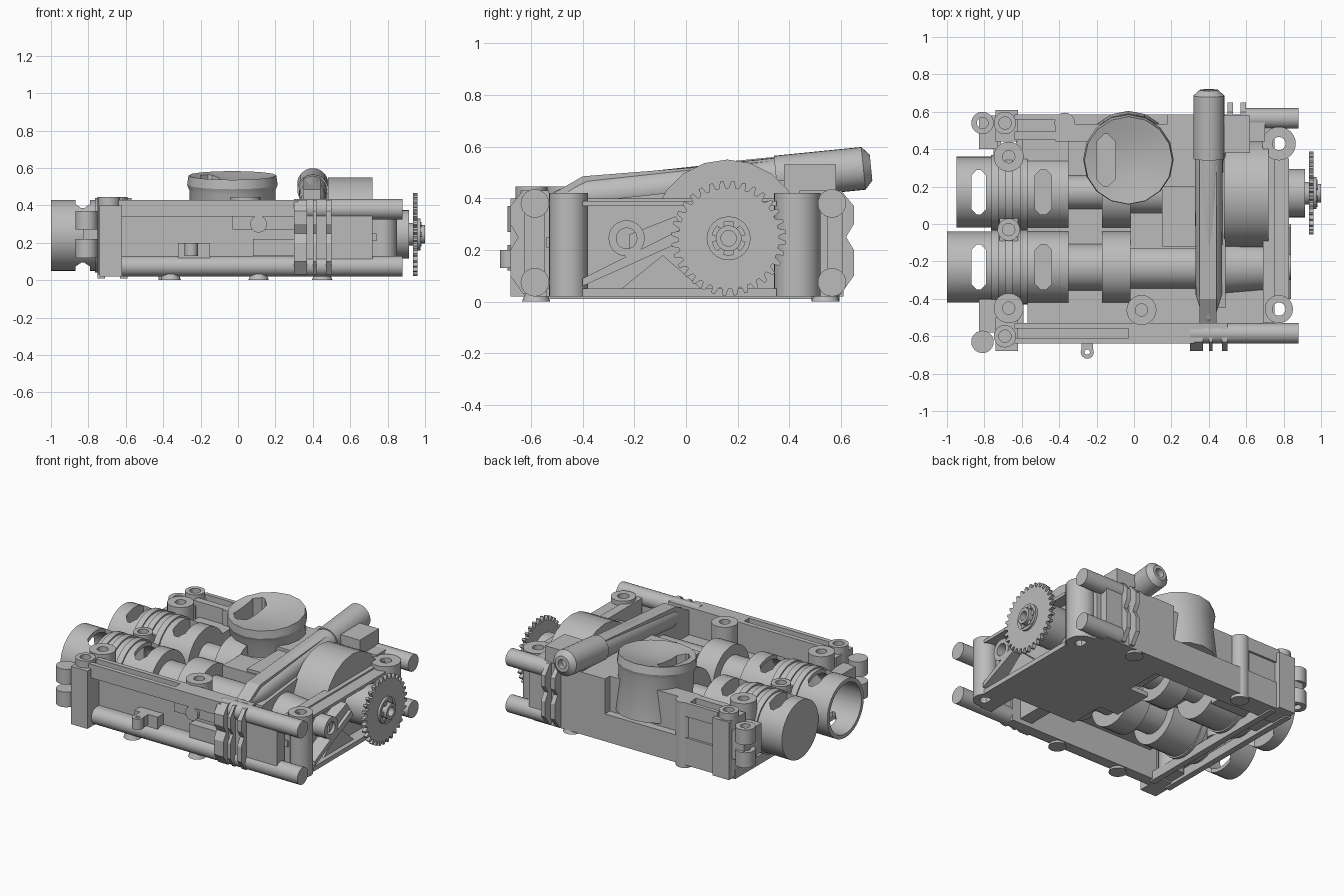
import bpy, bmesh, math
from mathutils import Matrix, Vector

cube = bpy.data.objects.get("Cube")
if cube:
    bpy.data.objects.remove(cube, do_unlink=True)

grey = bpy.data.materials.new("plain_grey")
grey.use_nodes = True
COLOUR = (0.5, 0.5, 0.5, 1)
grey.diffuse_color = COLOUR
grey.node_tree.nodes["Principled BSDF"].inputs["Base Color"].default_value = COLOUR
parts = []


def finish(name, bm):
    bmesh.ops.recalc_face_normals(bm, faces=bm.faces)
    mesh = bpy.data.meshes.new(name)
    bm.to_mesh(mesh)
    bm.free()
    mesh.materials.append(grey)
    obj = bpy.data.objects.new(name, mesh)
    bpy.context.collection.objects.link(obj)
    parts.append(obj)
    return obj


def prism(name, points, axis, a, b):
    """Extrude a flat outline along an axis; points use the other two axes in order."""
    def place(p, t):
        p = list(p)
        p.insert("XYZ".index(axis), t)
        return p
    bm = bmesh.new()
    face = bm.faces.new([bm.verts.new(place(p, a)) for p in points])
    new = bmesh.ops.extrude_face_region(bm, geom=[face])["geom"]
    shift = Vector(place((0, 0), b - a))
    bmesh.ops.translate(bm, vec=shift, verts=[v for v in new if isinstance(v, bmesh.types.BMVert)])
    return finish(name, bm)


def box(name, x0, x1, y0, y1, z0, z1):
    return prism(name, [(x0, y0), (x1, y0), (x1, y1), (x0, y1)], "Z", z0, z1)


def lathe(name, axis, centre, profile, seg=32, closed=False, tilt=0):
    """Revolve (distance along axis, radius) points."""
    bm = bmesh.new()
    vs = [bm.verts.new((t, 0, r)) for t, r in profile]
    for p, q in zip(vs, vs[1:] + vs[:1] if closed else vs[1:]):
        bm.edges.new((p, q))
    bmesh.ops.spin(bm, geom=bm.verts[:] + bm.edges[:], cent=(0, 0, 0), axis=(1, 0, 0),
                   angle=math.tau, steps=seg, use_merge=True)
    bmesh.ops.remove_doubles(bm, verts=bm.verts, dist=0.0005)
    turn = {"X": Matrix(), "Y": Matrix.Rotation(math.pi / 2, 4, "Z"),
            "Z": Matrix.Rotation(-math.pi / 2, 4, "Y")}[axis]
    bm.transform(Matrix.Translation(centre) @ Matrix.Rotation(tilt, 4, "X") @ turn)
    return finish(name, bm)


def rod(name, axis, centre, a, b, r, hole=0, seg=24):
    if hole:
        return lathe(name, axis, centre, [(a, hole), (a, r), (b, r), (b, hole)], seg, True)
    return lathe(name, axis, centre, [(a, 0), (a, r), (b, r), (b, 0)], seg)


def cut_slot(obj, x0, x1, y0, y1, z0, z1, c=0.03):
    """Cut a vertical slot with chamfered ends."""
    cutter = prism("slot_cutter", [(x0, y0 + c), (x0 + c, y0), (x1 - c, y0), (x1, y0 + c),
                                   (x1, y1 - c), (x1 - c, y1), (x0 + c, y1), (x0, y1 - c)], "Z", z0, z1)
    cutter.hide_render = True
    mod = obj.modifiers.new("slot", "BOOLEAN")
    mod.operation, mod.solver, mod.object = "DIFFERENCE", "EXACT", cutter
    bpy.context.view_layer.update()
    result = obj.evaluated_get(bpy.context.evaluated_depsgraph_get())
    obj.data = bpy.data.meshes.new_from_object(result)
    obj.modifiers.clear()
    parts.remove(cutter)
    bpy.data.objects.remove(cutter, do_unlink=True)


# Twin stepped barrels: the front one is open, the rear one capped
ZC, FY, RY = 0.24, -0.23, 0.17
front = lathe("front_barrel", "X", (0, FY, ZC), [
    (-0.38, 0), (-0.38, 0.165), (-1, 0.165), (-1, 0.19), (-0.35, 0.19), (-0.35, 0.125),
    (-0.17, 0.125), (-0.17, 0.19), (-0.02, 0.19), (-0.02, 0.115), (0.48, 0.115),
    (0.48, 0.14), (0.72, 0.12), (0.72, 0)], 40)
rear = lathe("rear_barrel", "X", (0, RY, ZC), [
    (-0.4, 0), (-0.4, 0.165), (-0.93, 0.165), (-0.93, 0), (-0.95, 0), (-0.95, 0.19),
    (-0.35, 0.19), (-0.35, 0.09), (-0.17, 0.09), (-0.17, 0.19),
    (-0.02, 0.19), (-0.02, 0.115), (0.48, 0.115), (0.72, 0.115), (0.72, 0)], 40)
for barrel, y in ((front, FY), (rear, RY)):
    cut_slot(barrel, -0.87, -0.79, y - 0.12, y + 0.12, -0.1, 0.6)
    cut_slot(barrel, -0.53, -0.44, y - 0.12, y + 0.12, 0.28, 0.6)
    # Clamp straps over each barrel
    for x in (-0.745, -0.67, -0.59):
        rod("barrel_strap", "X", (x, y, ZC), -0.02, 0.02, 0.2, 0.185, 40)
box("strap_neck", -0.72, -0.62, -0.09, 0.03, 0.2, 0.37)

# Large faceted drum hump beside the cross tube
hump = [(0.16 + 0.29 * math.cos(math.pi * i / 10), 0.265 + 0.285 * math.sin(math.pi * i / 10))
        for i in range(11)]
prism("drum", hump + [(-0.1, 0.05), (0.42, 0.05)], "X", 0.48, 0.72)
box("drum_side_block", 0.48, 0.62, 0.38, 0.58, 0.06, 0.53)

# Split plate and bottom plates
box("split_plate", -0.57, 0.74, -0.54, 0.5, 0.21, 0.25)
box("bottom_plate", 0.2, 0.74, -0.32, 0.54, 0.02, 0.05)
box("bottom_end_strip", 0.66, 0.74, -0.54, -0.3, 0.02, 0.05)
box("bottom_tongue", 0.06, 0.2, -0.08, 0.2, 0.02, 0.05)
for x in (-0.75, -0.63):
    box("bottom_rail", x, x + 0.04, -0.56, 0.56, 0.01, 0.07)

# Front wall: rounded lower beam, deep recess and a thin top rail
box("front_panel", -0.64, 0.5, -0.56, -0.53, 0.05, 0.43)
box("front_lower_beam", -0.64, 0.5, -0.585, -0.53, 0.02, 0.13)
rod("front_beam_round", "X", (0, -0.585, 0.075), -0.64, 0.5, 0.055)
box("front_top_rail", -0.64, 0.32, -0.64, -0.61, 0.36, 0.43)
box("front_trough_floor", -0.64, 0.32, -0.64, -0.55, 0.34, 0.37)
box("front_trough_end", -0.03, 0.32, -0.62, -0.54, 0.27, 0.43)
box("front_lower_step", 0.08, 0.32, -0.62, -0.54, 0.13, 0.22)
box("lug_bracket", -0.32, -0.15, -0.62, -0.54, 0.12, 0.2)

# Rear wall with a recess behind the dish and a short trough
box("rear_wall", 0.18, 0.7, 0.44, 0.585, 0.02, 0.43)
box("rear_panel", -0.42, 0.2, 0.44, 0.535, 0.02, 0.43)
box("rear_lower_beam", -0.64, 0.2, 0.45, 0.585, 0.02, 0.2)
box("rear_corner_wall", -0.64, -0.4, 0.45, 0.57, 0.1, 0.36)
for y, w in ((0.45, 0.045), (0.56, 0.025)):
    box("rear_trough_side", -0.64, -0.4, y, y + w, 0.34, 0.43)
box("rear_cavity_block", -0.6, -0.35, 0.3, 0.46, 0.08, 0.33)
rod("rear_boss", "Z", (-0.37, 0.54, 0), 0, 0.43, 0.055)
for x, y in ((-0.36, -0.58), (0.11, -0.58), (0.45, 0.54)):
    lathe("foot", "Z", (x, y, 0), [(0, 0), (0, 0.055), (0.05, 0.035), (0.05, 0)], 16)

# Left end corner blocks, posts and ears
for s, y0, y1 in ((-1, -0.68, -0.5), (1, 0.44, 0.61)):
    box("corner_block", -0.74, -0.62, y0, y1, 0.02, 0.4)
    box("corner_arm", -0.83, -0.73, min(s * 0.4, s * 0.58), max(s * 0.4, s * 0.58), 0.15, 0.34)
    for z in (0.12, 0.27):
        rod("corner_ear", "Z", (-0.81, 0.54 if s > 0 else -0.63, z), 0, 0.1, 0.06,
            0.03 if s > 0 else 0)
for x, y, r, low, top in ((-0.67, 0.36, 0.08, 0.03, 0.445), (-0.67, -0.45, 0.08, 0.03, 0.445),
                          (0.04, -0.46, 0.08, 0.2, 0.445), (-0.69, 0.54, 0.06, 0.03, 0.445),
                          (-0.69, -0.6, 0.06, 0.03, 0.445), (-0.67, -0.03, 0.06, 0.1, 0.4)):
    rod("screw_boss", "Z", (x, y, 0), low, top, r, 0.033)
    rod("screw_seat", "Z", (x, y, 0), low, 0.34, 0.04)

# Front hinge lug, small pin and folded ribs on both walls
rod("hinge_lug", "Z", (-0.25, -0.685, 0), 0.13, 0.2, 0.035, 0.014)
box("lug_neck", -0.28, -0.22, -0.665, -0.6, 0.13, 0.2)
rod("front_pin", "Y", (0.11, 0, 0.3), -0.64, -0.58, 0.045)
for side, x0, x1 in ((-1, 0.3, 0.37), (-1, 0.4, 0.42), (-1, 0.47, 0.5), (1, 0.5, 0.53), (1, 0.57, 0.6)):
    reach = 0 if side < 0 else 0.03
    outline = [(0.53, 0.03), (0.63, 0.03), (0.68, 0.1), (0.68, 0.2), (0.65, 0.25),
               (0.68, 0.3), (0.68, 0.37), (0.63, 0.43), (0.53, 0.43)]
    prism("folded_rib", [(side * (y - reach), z) for y, z in outline], "X", x0, x1)

# Corner rods at the geared end
for y, x0 in ((-0.585, 0.3), (0.565, 0.6)):
    for z in (0.075, 0.38):
        rod("corner_rod", "X", (0, y, z), x0, 0.88, 0.055)
    box("rod_web", x0, 0.72, y - 0.04, y + 0.04, 0.08, 0.38)

# End plate with drilled columns
box("end_plate", 0.69, 0.75, -0.53, 0.55, 0.02, 0.4)
for y, r in ((-0.455, 0.075), (0.43, 0.09)):
    rod("end_column", "Z", (0.775, y, 0), 0.02, 0.42, r, 0.035)
box("end_shelf", 0.72, 0.83, -0.4, 0.35, 0.02, 0.05)
box("end_top_shelf", 0.72, 0.83, -0.4, 0.35, 0.37, 0.39)
prism("diagonal_rib", [(-0.4, 0.06), (-0.4, 0.09), (-0.02, 0.28), (0, 0.24)], "X", 0.74, 0.84)
prism("gear_arm", [(-0.22, 0.19), (-0.22, 0.26), (-0.04, 0.33), (0.02, 0.24)], "X", 0.74, 0.82)
prism("lower_gusset", [(-0.25, 0.05), (-0.09, 0.18), (0.06, 0.05)], "X", 0.74, 0.8)
rod("output_tube", "X", (0, FY, 0.245), 0.72, 0.84, 0.07, 0.04)

# Gear: toothed ring, axle and hub
TEETH, gear_points = 32, []
for i in range(TEETH):
    for offset, r in ((0, 0.195), (0.3, 0.195), (0.45, 0.222), (0.75, 0.222)):
        a = math.tau * (i + offset) / TEETH
        gear_points.append((0.165 + r * math.cos(a), 0.245 + r * math.sin(a)))
prism("gear", gear_points, "X", 0.935, 0.96)
lathe("gear_axle", "X", (0, 0.165, 0.245), [(0.7, 0), (0.7, 0.13), (0.915, 0.13), (0.915, 0.06),
                                            (0.96, 0.06), (0.96, 0)])
rod("gear_hub_rim", "X", (0, 0.165, 0.245), 0.95, 0.975, 0.085, 0.065)
rod("gear_hub", "X", (0, 0.165, 0.245), 0.95, 1.0, 0.05, 0.03)
for i in range(6):
    a = math.tau * i / 6
    rod("hub_stud", "X", (0, 0.165 + 0.06 * math.cos(a), 0.245 + 0.06 * math.sin(a)), 0.95, 0.98, 0.014, 0, 8)

# Sloping cross tube and its carrier
SLOPE = 0.1
prism("tube_carrier", [(-0.53, 0.05), (-0.53, 0.41), (-0.4, 0.485), (0.42, 0.55), (0.58, 0.45),
                       (0.58, 0.05)], "X", 0.35, 0.44)
lathe("cross_tube", "Y", (0.4, 0, 0.447), [
    (-0.54, 0), (-0.51, 0.03), (-0.38, 0.07), (0.35, 0.075), (0.35, 0.083), (0.69, 0.083),
    (0.72, 0.05), (0.72, 0.03), (0.68, 0.03), (0.68, 0)], 28, tilt=SLOPE)
prism("tube_flank", [(-0.45, 0.25), (-0.45, 0.38), (0.38, 0.47), (0.38, 0.25)], "X", 0.44, 0.49)

# Middle housing blocks
box("middle_block", -0.02, 0.35, -0.13, 0.06, 0.1, 0.39)
box("middle_cover", 0.15, 0.35, -0.12, 0.22, 0.1, 0.41)
box("rear_fill", 0.12, 0.35, 0.2, 0.5, 0.06, 0.43)

# Tilted concave dish on a round skirt
dish = lathe("dish", "Z", (-0.03, 0.34, 0.56), [
    (-0.035, 0), (-0.03, 0.09), (-0.012, 0.18), (0, 0.235), (-0.05, 0.242), (-0.08, 0.23),
    (-0.36, 0.23), (-0.36, 0)], 16, tilt=SLOPE)
cut_slot(dish, -0.2, -0.1, 0.2, 0.48, 0.44, 0.7, 0.04)

# Smooth round surfaces, keep edges sharp
bpy.ops.object.select_all(action="DESELECT")
for obj in parts:
    obj.select_set(True)
bpy.context.view_layer.objects.active = parts[0]
bpy.ops.object.shade_smooth_by_angle(angle=math.radians(25))
